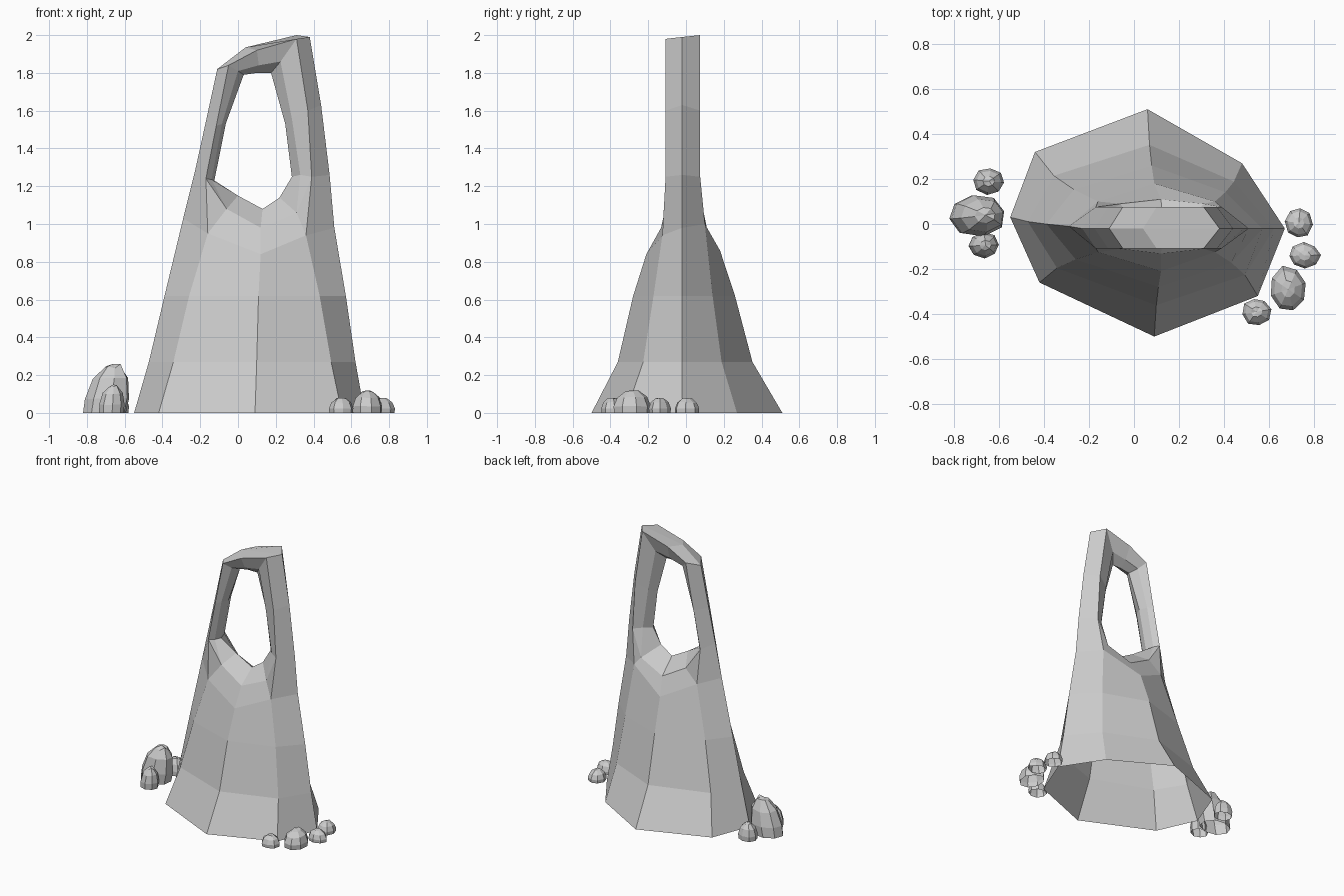
import bpy, bmesh, random
from math import cos, sin, pi

if "Cube" in bpy.data.objects:
    bpy.data.objects.remove(bpy.data.objects["Cube"])

random.seed(4)


def finish(bm, name):
    bmesh.ops.recalc_face_normals(bm, faces=bm.faces)
    mesh = bpy.data.meshes.new(name)
    bm.to_mesh(mesh)
    bm.free()
    obj = bpy.data.objects.new(name, mesh)
    bpy.context.collection.objects.link(obj)
    return obj


# Tall rock: octagonal skirt, open below, order L FL F FR R BR B BL
base = [(-.55, .03), (-.42, -.26), (.09, -.5), (.55, -.32),
        (.67, -.02), (.48, .27), (.06, .51), (-.44, .32)]
waist = [(-.29, -.01, 1.03), (-.16, -.125, .95), (.12, -.21, .84), (.36, -.125, .94),
         (.51, -.02, .98), (.36, .1, 1.0), (.09, .18, .86), (-.16, .1, .99)]
levels = [(0, 0, 0), (.3, .48, .27), (.62, .76, .62)]   # x blend, y blend, height

bm = bmesh.new()
rings = [[bm.verts.new((b[0] + (w[0] - b[0]) * tx, b[1] + (w[1] - b[1]) * ty, z))
          for b, w in zip(base, waist)] for tx, ty, z in levels]
rings.append([bm.verts.new(w) for w in waist])
for lo, hi in zip(rings, rings[1:]):
    for i in range(8):
        j = (i + 1) % 8
        bm.faces.new((lo[i], lo[j], hi[j], hi[i]))
L, FL, F, FR, R, BR, B, BL = rings[-1]

# Arch stations in x,z: outer ridge, side edge, hole edge, hole centre
stations = [
    ((-.23, 1.27), (-.17, 1.24), (-.14, 1.235), (-.125, 1.23)),
    ((-.175, 1.52), (-.115, 1.52), (-.085, 1.53), (-.065, 1.53)),
    ((-.11, 1.82), (-.05, 1.84), (0, 1.81), (.03, 1.79)),
    ((.04, 1.935), (.1, 1.92), (.11, 1.84), (.1, 1.8)),
    ((.38, 1.99), (.31, 1.98), (.225, 1.86), (.175, 1.8)),
    ((.44, 1.63), (.37, 1.6), (.285, 1.56), (.25, 1.53)),
    ((.485, 1.26), (.39, 1.25), (.33, 1.26), (.285, 1.25)),
]


def point(p, y, dz=0):
    return bm.verts.new((p[0], y, p[1] + dz))


ridge = [point(s[0], -.02) for s in stations]
centre = [point(s[3], -.02) for s in stations]
saddle = [point(p, -.02) for p in ((0, 1.15), (.13, 1.08), (.22, 1.14))]

# Front and back halves share the ridge, hole centre and saddle
for ys, yh, rim_y, dz, (a, m, c) in ((-.108, -.075, (-.11, -.132, -.11), 0, (FL, F, FR)),
                                     (.075, .04, (.09, .11, .09), .02, (BL, B, BR))):
    side = [point(s[1], ys, dz if 2 <= i <= 4 else 0) for i, s in enumerate(stations)]
    hole = [point(s[2], yh) for s in stations]
    for i in range(6):
        for p, q in ((ridge, side), (side, hole), (hole, centre)):
            bm.faces.new((p[i], p[i + 1], q[i + 1], q[i]))
    rim = [point(p, y) for p, y in zip(((-.06, 1.08), (.12, .98), (.31, 1.06)), rim_y)]
    for foot, outer, k, r in ((a, L, 0, 0), (c, R, 6, 2)):
        bm.faces.new((outer, foot, side[k], ridge[k]))
        bm.faces.new((foot, rim[r], side[k]))
        bm.faces.new((side[k], rim[r], hole[k]))
        bm.faces.new((hole[k], rim[r], saddle[r], centre[k]))
        bm.faces.new((foot, m, rim[1], rim[r]))
        bm.faces.new((rim[r], rim[1], saddle[1], saddle[r]))
finish(bm, "arched_rock")


# Small faceted stones at the foot
def stone(name, x, y, rx, ry, h, lean=0):
    bm = bmesh.new()
    n = 8
    turn = random.uniform(0, pi / 4)
    jit = [random.uniform(.92, 1.04) for _ in range(n)]
    loops = []
    for s, t in ((.97, 0), (1, .3), (.8, .7), (.38, .97)):
        loops.append([bm.verts.new((x + rx * s * jit[i] * cos(turn + 2 * pi * i / n) + lean * t,
                                    y + ry * s * jit[i] * sin(turn + 2 * pi * i / n),
                                    h * t * (random.uniform(.93, 1.03) if t else 1)))
                      for i in range(n)])
    for lo, hi in zip(loops, loops[1:]):
        for i in range(n):
            j = (i + 1) % n
            bm.faces.new((lo[i], lo[j], hi[j], hi[i]))
    tip = bm.verts.new((x + lean, y, h))
    for i in range(n):
        bm.faces.new((loops[-1][i], loops[-1][(i + 1) % n], tip))
    finish(bm, name)


stone("left_large_stone", -.705, .04, .125, .095, .26, .045)
stone("left_back_stone", -.645, .19, .07, .06, .12)
stone("left_front_stone", -.67, -.095, .07, .06, .15, .01)
stone("right_large_stone", .685, -.29, .085, .105, .12)
stone("right_front_stone", .545, -.39, .065, .062, .08)
stone("right_middle_stone", .757, -.14, .072, .058, .08)
stone("right_back_stone", .732, .005, .062, .07, .08)
